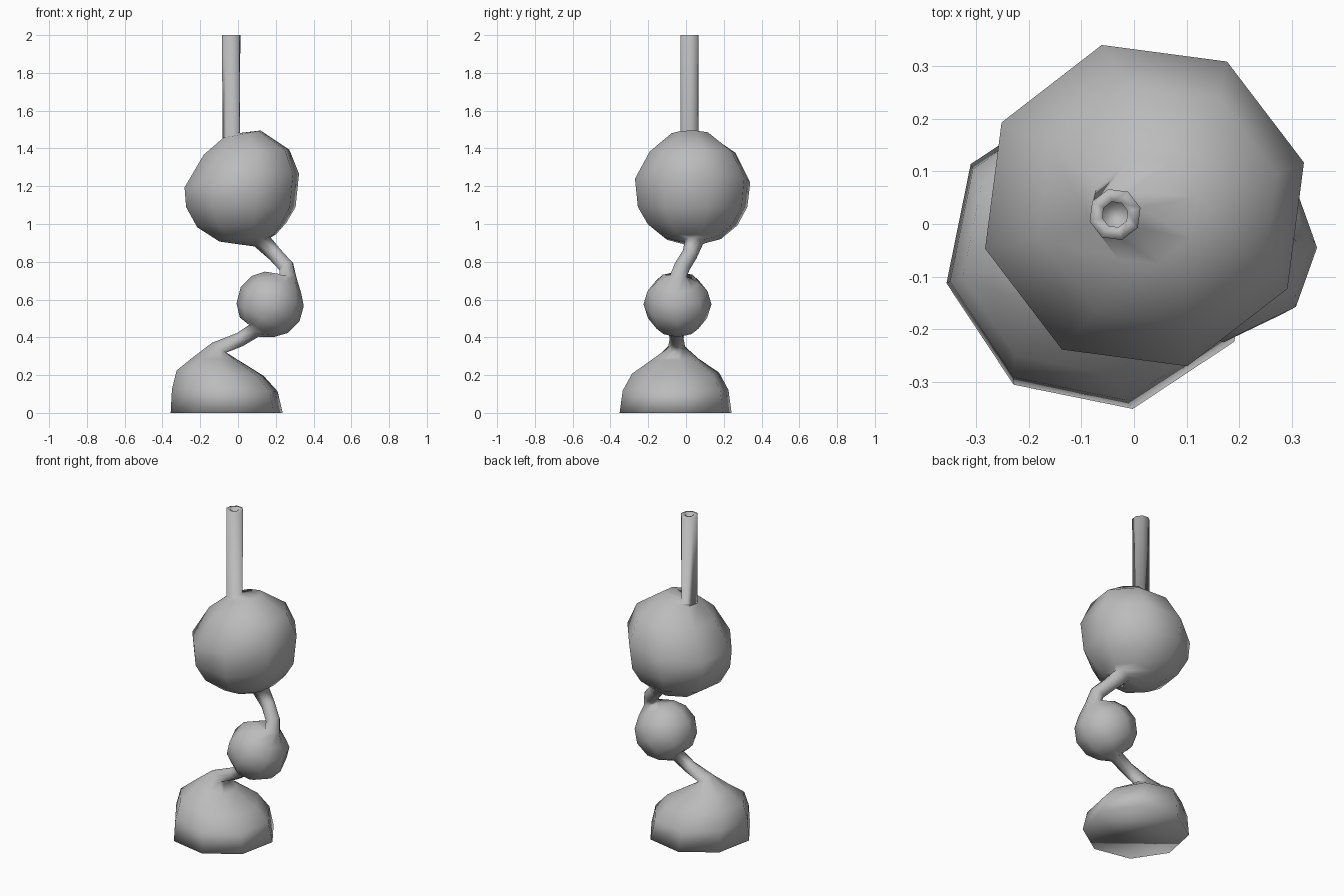
import bpy, bmesh, math
from mathutils import Vector

if "Cube" in bpy.data.objects:
    bpy.data.objects.remove(bpy.data.objects["Cube"])

SIDES = 8


def ring(bm, phase, center, radius, axis):
    # octagonal section perpendicular to the axis
    n = Vector(axis).normalized()
    u = Vector((1, 0, 0))
    u = (u - n * u.dot(n)).normalized()
    v = n.cross(u)
    c = Vector(center)
    angles = [math.radians(phase) + 2 * math.pi * i / SIDES for i in range(SIDES)]
    return [bm.verts.new(c + radius * (u * math.cos(a) + v * math.sin(a))) for a in angles]


def sweep(name, parts):
    bm = bmesh.new()
    rings = [ring(bm, phase, *s) for phase, part in parts for s in part]
    for a, b in zip(rings, rings[1:]):
        for i in range(SIDES):
            j = (i + 1) % SIDES
            bm.faces.new((a[i], a[j], b[j], b[i]))
    bm.faces.new(rings[0][::-1])
    bm.faces.new(rings[-1])
    bmesh.ops.recalc_face_normals(bm, faces=bm.faces)
    for f in bm.faces:
        f.smooth = True
    mesh = bpy.data.meshes.new(name)
    bm.to_mesh(mesh)
    bm.free()
    obj = bpy.data.objects.new(name, mesh)
    bpy.context.collection.objects.link(obj)
    return obj


UP = (0, 0, 1)

# domed foot
foot = [
    ((-0.06, -0.055, 0), 0.302, UP),
    ((-0.07, -0.055, 0.12), 0.285, (0.02, 0, 1)),
    ((-0.095, -0.055, 0.21), 0.235, (0.06, 0, 1)),
    ((-0.12, -0.055, 0.285), 0.125, (0.05, 0, 1)),
]

# lower neck, bending to the right
lower_neck = [
    ((-0.10, -0.05, 0.345), 0.046, (0.55, 0, 0.8)),
    ((0.01, -0.05, 0.388), 0.038, (0.9, 0, 0.42)),
    ((0.085, -0.05, 0.435), 0.04, (0.8, 0, 0.6)),
]

# small bulb: sphere sections along a leaning axis
lean = Vector((0.5, 0, 0.86)).normalized()
bulb_center = Vector((0.17, -0.045, 0.575))
small_bulb = []
for deg in (-55, -30, 0, 28, 52):
    t = math.radians(deg)
    small_bulb.append((bulb_center + lean * 0.172 * math.sin(t), 0.18 * math.cos(t), lean))

# upper neck, bending back to the left
upper_neck = [
    ((0.265, -0.04, 0.725), 0.045, (0.15, 0.1, 1)),
    ((0.255, -0.02, 0.775), 0.043, (-0.5, 0.3, 0.8)),
    ((0.195, 0.02, 0.84), 0.042, (-0.6, 0.35, 0.72)),
    ((0.13, 0.042, 0.905), 0.05, (-0.5, 0.1, 0.85)),
]

# large bulb
large_bulb = [
    ((0.05, 0.035, 0.925), 0.155, (-0.12, 0, 1)),
    ((0.02, 0.035, 0.995), 0.245, (-0.05, 0, 1)),
    ((0.015, 0.035, 1.09), 0.30, (0, 0, 1)),
    ((0.02, 0.035, 1.23), 0.316, (-0.12, 0, 1)),
    ((0.045, 0.035, 1.38), 0.235, (-0.06, 0, 1)),
    ((0.02, 0.025, 1.475), 0.105, (-0.2, 0, 1)),
]

# straight tube with an open bore
tube = [
    ((-0.036, 0.018, 1.468), 0.05, (-0.3, 0, 1)),
    ((-0.036, 0.018, 2.0), 0.05, UP),
    ((-0.036, 0.018, 2.0), 0.025, UP),
    ((-0.036, 0.018, 1.9), 0.025, UP),
]

stem = sweep("bulbous_stem", [(11, foot), (5, lower_neck), (0, small_bulb),
                              (8, upper_neck), (15, large_bulb), (15, tube)])

# darker grey finish
grey = bpy.data.materials.new("dark_grey")
grey.diffuse_color = (0.5, 0.5, 0.5, 1)
grey.use_nodes = True
grey.node_tree.nodes["Principled BSDF"].inputs["Base Color"].default_value = grey.diffuse_color
stem.data.materials.append(grey)
